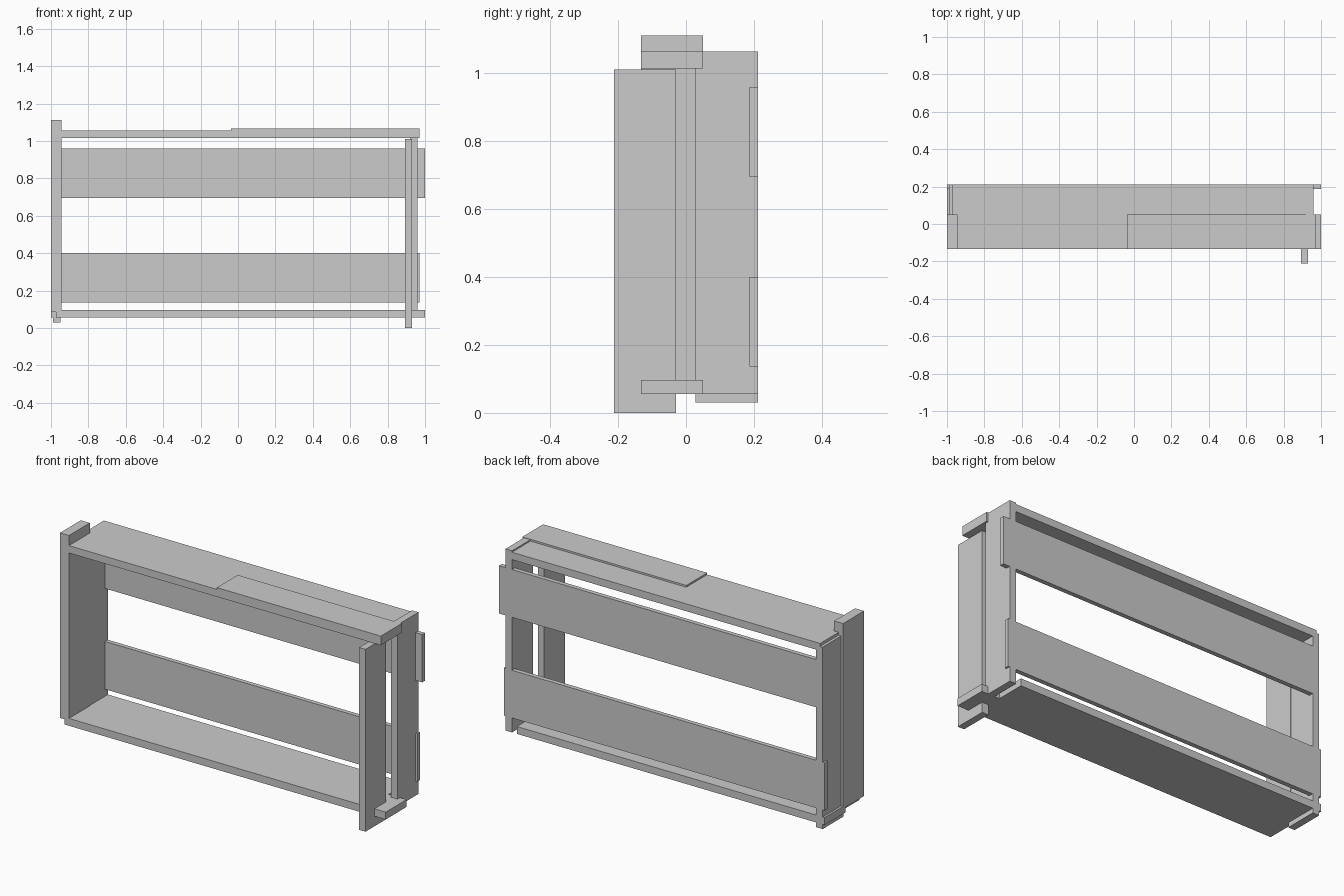
import bpy
import bmesh

if "Cube" in bpy.data.objects:
    bpy.data.objects.remove(bpy.data.objects["Cube"])


def board(name, x, y, z):
    """Axis-aligned plank given its (min, max) along each axis."""
    bm = bmesh.new()
    bmesh.ops.create_cube(bm, size=1)
    for v in bm.verts:
        v.co = [r[0] if c < 0 else r[1] for c, r in zip(v.co, (x, y, z))]
    mesh = bpy.data.meshes.new(name)
    bm.to_mesh(mesh)
    bm.free()
    ob = bpy.data.objects.new(name, mesh)
    bpy.context.collection.objects.link(ob)
    return ob


# Shared depth ranges of the planks
FRONT = (-0.133, 0.05)
BACK = (0.028, 0.212)

# Uprights
board("left_front_upright", (-1.0, -0.945), FRONT, (0.085, 1.112))
board("left_back_upright", (-0.988, -0.948), BACK, (0.03, 1.04))
board("right_front_upright", (0.892, 0.931), (-0.212, -0.03), (0.0, 1.012))
board("right_back_upright", (0.92, 0.96), BACK, (0.056, 1.064))

# Top planks, with the raised front half on the right
board("top_board", (-0.972, 0.92), (-0.133, 0.212), (1.015, 1.056))
board("top_raised_board", (-0.037, 0.97), FRONT, (1.015, 1.066))

# Bottom planks
board("bottom_front_board", (-0.972, 1.0), FRONT, (0.056, 0.097))
board("bottom_back_board", (-1.0, 0.89), BACK, (0.056, 0.097))

# Back slats, staggered left and right
for name, x, z in (("lower_back_slat", (-1.0, 0.97), (0.136, 0.401)),
                   ("upper_back_slat", (-0.97, 1.0), (0.695, 0.96))):
    board(name, x, (0.187, 0.212), z)
